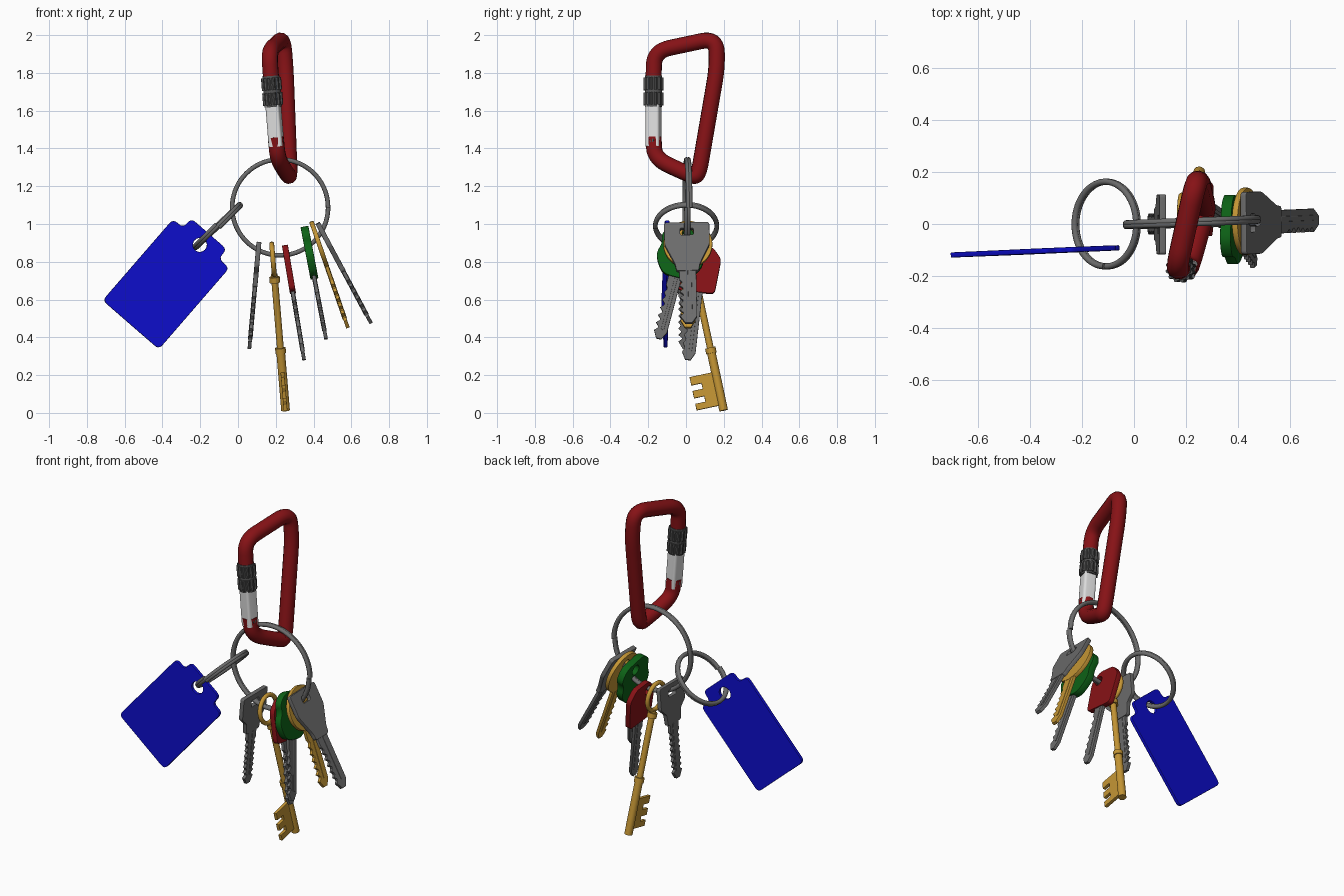
import bpy, bmesh, math, random
from mathutils import Vector, Matrix

random.seed(4)
if "Cube" in bpy.data.objects:
    bpy.data.objects.remove(bpy.data.objects["Cube"])


def material(name, *rgb):
    m = bpy.data.materials.new(name)
    m.use_nodes = True
    m.diffuse_color = (*rgb, 1)
    m.node_tree.nodes["Principled BSDF"].inputs["Base Color"].default_value = (*rgb, 1)
    return m


RED = material("red", 0.24, 0.006, 0.008)
BLUE = material("blue", 0.004, 0.004, 0.6)
GREEN = material("green", 0.004, 0.12, 0.008)
GOLD = material("brass", 0.55, 0.3, 0.035)
STEEL = material("steel", 0.15, 0.15, 0.15)
DARK = material("dark steel", 0.09, 0.09, 0.09)
SILVER = material("silver", 0.72, 0.72, 0.72)


def finish(obj, mat, smooth=True):
    """Turn any object into a shaded mesh of one colour."""
    bpy.ops.object.select_all(action='DESELECT')
    obj.select_set(True)
    bpy.context.view_layer.objects.active = obj
    if obj.type == 'CURVE':
        bpy.ops.object.convert(target='MESH')
        obj = bpy.context.object
    obj.data.materials.clear()
    obj.data.materials.append(mat)
    if smooth:
        bpy.ops.object.shade_smooth_by_angle(angle=math.radians(35))
    return obj


def add_curve(name, splines, cyclic, dims):
    cu = bpy.data.curves.new(name, 'CURVE')
    cu.dimensions = dims
    for pts in splines:
        sp = cu.splines.new('POLY')
        sp.points.add(len(pts) - 1)
        for p, co in zip(sp.points, pts):
            p.co = (*co, *([0] * (3 - len(co))), 1)
        sp.use_cyclic_u = cyclic
    obj = bpy.data.objects.new(name, cu)
    bpy.context.collection.objects.link(obj)
    return obj


def rounded(pts, r, cyclic=True, steps=5):
    """Round the corners of a polyline."""
    pts = [Vector(p) for p in pts]
    out = []
    for i, p in enumerate(pts):
        if not cyclic and i in (0, len(pts) - 1):
            out.append(p)
            continue
        a, b = pts[i - 1] - p, pts[(i + 1) % len(pts)] - p
        a = p + a.normalized() * min(r, a.length * 0.48)
        b = p + b.normalized() * min(r, b.length * 0.48)
        for k in range(steps + 1):
            t = k / steps
            out.append(a * (1 - t) ** 2 + p * 2 * t * (1 - t) + b * t * t)
    return out


def circle(x, y, rx, ry=None, n=24):
    ry = ry or rx
    return [(x + rx * math.cos(math.tau * i / n), y + ry * math.sin(math.tau * i / n)) for i in range(n)]


def mirrored(half):
    return half + [(-x, y) for x, y in reversed(half)]


def plate(name, splines, thick, frame, mat, bevel=0.003):
    """Flat part: outline plus holes, extruded with a fine bevel."""
    obj = add_curve(name, splines, True, '2D')
    cu = obj.data
    cu.fill_mode = 'BOTH'
    cu.extrude = thick / 2 - bevel
    cu.bevel_depth = bevel
    cu.bevel_resolution = 1
    cu.offset = -bevel
    obj.matrix_world = frame
    return finish(obj, mat)


def tube(name, pts, r, mat, cyclic=False, frame=Matrix()):
    obj = add_curve(name, [pts], cyclic, '3D')
    obj.data.bevel_depth = r
    obj.data.bevel_resolution = 4
    obj.data.use_fill_caps = True
    obj.matrix_world = frame
    return finish(obj, mat)


def frame_of(origin, along, side):
    """Local x = side, local y = along, local z = normal."""
    y = Vector(along).normalized()
    x = Vector(side)
    x = (x - y * x.dot(y)).normalized()
    m = Matrix((x, y, x.cross(y))).transposed().to_4x4()
    m.translation = Vector(origin)
    return m


# Split rings: two close turns of wire
def split_ring(name, center, axis, radius, wire):
    n, pts = 144, []
    for i in range(n + 1):
        a = 2 * math.tau * i / n
        pts.append((radius * math.cos(a), radius * math.sin(a), 0.02 * (i / n - 0.5)))
    m = Vector(axis).to_track_quat('Z', 'Y').to_matrix().to_4x4()
    m.translation = Vector(center)
    tube(name, pts, wire, STEEL, frame=m)


split_ring("main_ring", (0.223, 0.005, 1.088), (0.03, -1, 0), 0.254, 0.012)
split_ring("tag_ring", (-0.107, 0, 0.99), (-0.7, 0, 0.72), 0.163, 0.012)

# Tag with a raised tab and a hole
tag = rounded([(0, 0), (0.07, 0), (0.07, 0.066), (0.32, 0.066), (0.32, 0), (0.395, 0),
               (0.395, -0.57), (0, -0.57)], 0.03)
plate("tag", [tag, circle(0.197, -0.01, 0.037)], 0.02,
      frame_of((-0.344, -0.103, 1.026), (0.655, 0.03, 0.756), (0.756, 0.03, -0.655)), BLUE)


# Carabiner: bent rod lying in a slightly turned plane
def clip(y, z):
    return Vector((0.23 + 0.24 * y - 0.08 * (z - 1.6), y, z))


rod = [(-0.172, 1.76), (-0.168, 1.915), (0.16, 1.985), (0.165, 1.83), (0.065, 1.25),
       (0.02, 1.26), (-0.165, 1.345), (-0.172, 1.46)]
carabiner = tube("carabiner_body", rounded([clip(*p) for p in rod], 0.085, False, 8), 0.043, RED)

gate_frame = frame_of(clip(-0.172, 1.41), clip(-0.172, 1.8) - clip(-0.172, 1.41), (0.24, 1, 0))


def prism(name, section, start, length, mat):
    """Extrude a section along the gate axis."""
    bm = bmesh.new()
    f = bm.faces.new([bm.verts.new((x, start, y)) for x, y in section])
    top = bmesh.ops.extrude_face_region(bm, geom=[f])['geom']
    bmesh.ops.translate(bm, vec=(0, length, 0), verts=[v for v in top if isinstance(v, bmesh.types.BMVert)])
    bmesh.ops.recalc_face_normals(bm, faces=bm.faces)
    me = bpy.data.meshes.new(name)
    bm.to_mesh(me)
    bm.free()
    obj = bpy.data.objects.new(name, me)
    bpy.context.collection.objects.link(obj)
    obj.matrix_world = gate_frame
    return finish(obj, mat)


s = 0.037
prism("gate_bar", rounded([(s, s), (-s, s), (-s, -s), (s, -s)], 0.016), 0, 0.25, SILVER)
prism("gate_sleeve_core", circle(0, 0, 0.046), 0.21, 0.165, DARK)
knurl = [(r * x, r * y) for i, (x, y) in enumerate(circle(0, 0, 1, n=48))
         for r in [0.054 if i % 4 < 2 else 0.047]]
for i in range(2):
    prism(f"gate_grip_{i + 1}", knurl, 0.22 + 0.08 * i, 0.065, DARK)
plate("gate_rivet", [circle(0, 0.03, 0.012)], 0.084, gate_frame, DARK)


# Keys
def blade_outline(top, end, w, teeth, depth, both=False):
    """Bit with a row of cuts on one or both edges and a blunt point."""
    cut = []
    start, step = top + 0.08, (end - 0.04 - top - 0.08) / teeth
    for i in range(teeth):
        d = depth * random.uniform(0.5, 1)
        y = start + i * step
        cut += [(-w, y), (-w + d, y + step * 0.4), (-w + d, y + step * 0.6), (-w, y + step)]
    right = [(-x, y) for x, y in cut] if both else [(w, end - 0.04)]
    return [(w, top)] + right + [(w * 0.4, end), (-w * 0.4, end)] + cut[::-1] + [(-w, top)]


def key(name, top, bottom, head, hole, head_len, mats, head_t, w=0.04, teeth=6, both=False):
    top, bottom = Vector(top), Vector(bottom)
    f = frame_of(top, bottom - top, (0, 1, 0))
    plate(name + "_head", [head, hole], head_t, f, mats[0])
    blade = blade_outline(head_len - 0.03, (bottom - top).length, w, teeth, w * 0.5, both)
    plate(name + "_blade", [blade], 0.019, f, mats[1], 0.002)
    # raised spine along the blade
    plate(name + "_spine", [[(0, head_len), (w * 0.45, head_len), (w * 0.45, (bottom - top).length - 0.05),
                             (0, (bottom - top).length - 0.05)]], 0.024, f, mats[1], 0.002)


square_head = rounded(mirrored([(0.115, 0), (0.115, 0.13), (0.07, 0.17), (0.06, 0.24)]), 0.012)
taper_head = rounded(mirrored([(0.12, 0), (0.12, 0.13), (0.065, 0.25), (0.06, 0.29)]), 0.015)
lobed_head = rounded(mirrored([(0.08, 0), (0.13, 0.06), (0.11, 0.11), (0.13, 0.17), (0.1, 0.23), (0.06, 0.27)]), 0.04)
block_head = rounded(mirrored([(0.06, 0), (0.115, 0.06), (0.1, 0.25)]), 0.025)
slot = rounded(mirrored([(0.035, 0.035), (0.035, 0.075)]), 0.01)

key("square_key", (0.111, -0.002, 0.905), (0.06, 0, 0.338), square_head, slot, 0.24,
    (STEEL, STEEL), 0.026, teeth=7, both=True)
key("red_key", (0.249, 0.08, 0.884), (0.35, 0.01, 0.28), block_head, circle(-0.055, 0.06, 0.028), 0.25,
    (RED, STEEL), 0.032, w=0.036)
key("green_key", (0.354, 0.01, 0.974), (0.466, -0.145, 0.392), lobed_head, circle(0, 0.055, 0.03), 0.27,
    (GREEN, STEEL), 0.042, w=0.035)
key("round_key", (0.388, 0.01, 1.014), (0.582, 0.01, 0.45), circle(0, 0.13, 0.13, n=32), circle(0, 0.07, 0.03),
    0.26, (GOLD, GOLD), 0.024)
key("taper_key", (0.422, 0.003, 1.004), (0.705, 0.015, 0.474), taper_head, slot, 0.29,
    (STEEL, STEEL), 0.026, w=0.045)

# Old lever key: oval bow, shank, collars and comb bit
f = frame_of((0.178, 0.01, 0.9), (0.074, 0.19, -0.89), (0, 1, 0))
tube("lever_key_bow", circle(0, 0.09, 0.08, 0.082, 32), 0.013, GOLD, True, f)
for part, a, b, r in [("shank", 0.17, 0.6, 0.018), ("stem", 0.58, 0.91, 0.023),
                      ("collar_top", 0.185, 0.215, 0.028), ("collar_mid", 0.57, 0.6, 0.028)]:
    tube("lever_key_" + part, [(0, a, 0), (0, b, 0)], r, GOLD, frame=f)
comb = [(0, 0.7), (0, 0.88), (-0.14, 0.88), (-0.14, 0.845), (-0.085, 0.845), (-0.085, 0.815), (-0.14, 0.815),
        (-0.14, 0.775), (-0.085, 0.775), (-0.085, 0.745), (-0.14, 0.745), (-0.14, 0.7)]
plate("lever_key_bit", [comb], 0.02, f, GOLD, 0.002)
